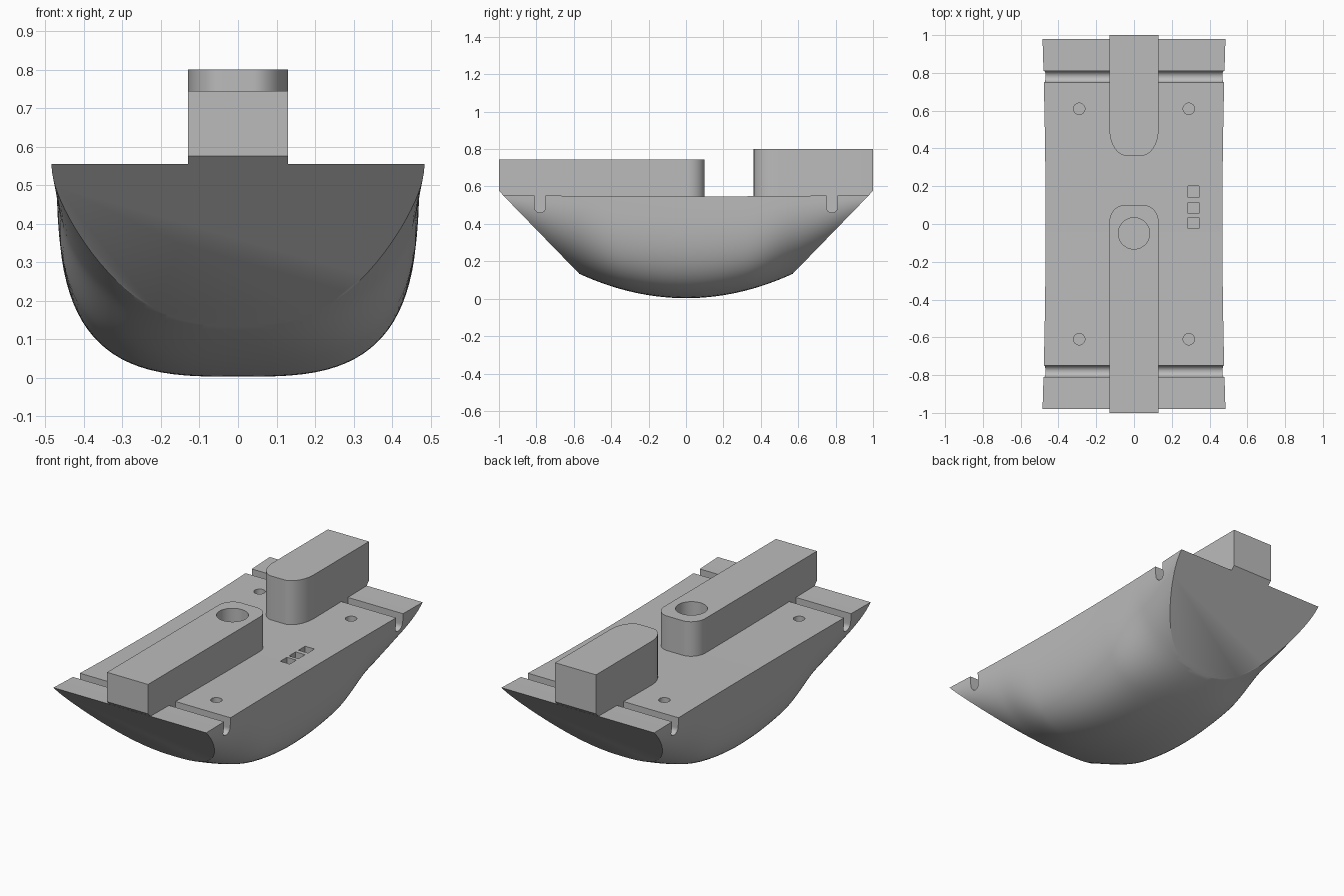
import bpy, bmesh, math
from mathutils import Vector

if "Cube" in bpy.data.objects:
    bpy.data.objects.remove(bpy.data.objects["Cube"])

grey = bpy.data.materials.new("plain grey")
grey.use_nodes = True
COLOUR = (0.5, 0.5, 0.5, 1)
grey.diffuse_color = COLOUR
grey.node_tree.nodes["Principled BSDF"].inputs["Base Color"].default_value = COLOUR


def to_object(bm, name):
    bmesh.ops.recalc_face_normals(bm, faces=bm.faces)
    mesh = bpy.data.meshes.new(name)
    bm.to_mesh(mesh)
    bm.free()
    obj = bpy.data.objects.new(name, mesh)
    bpy.context.collection.objects.link(obj)
    mesh.materials.append(grey)
    return obj


def prism(bm, outline, axis, start, end):
    """Extrude a 2D outline along the x or z axis."""
    place = (lambda p, h: (h, *p)) if axis == "x" else (lambda p, h: (*p, h))
    low, high = ([bm.verts.new(place(p, h)) for p in outline] for h in (start, end))
    bm.faces.new(low)
    bm.faces.new(high)
    for i in range(len(outline)):
        j = (i + 1) % len(outline)
        bm.faces.new((low[i], low[j], high[j], high[i]))


def ellipse(cx, cy, rx, ry, first=0, last=360, steps=32):
    angles = [math.radians(first + (last - first) * i / steps) for i in range(steps + 1)]
    points = [(cx + rx * math.cos(a), cy + ry * math.sin(a)) for a in angles]
    return points[:-1] if last - first == 360 else points


def slice_ends(bm, sides, inset=0):
    """Cut the raked end planes and close them."""
    for s in sides:
        bmesh.ops.bisect_plane(
            bm, geom=bm.verts[:] + bm.edges[:] + bm.faces[:],
            plane_co=(0, s * (0.98 - inset), 0.555),
            plane_no=Vector((0, s * 1.03, -1)).normalized(), clear_outer=True)
        bmesh.ops.holes_fill(bm, edges=[e for e in bm.edges if e.is_boundary], sides=0)


def cut(obj, cutter):
    cutter.hide_render = True
    mod = obj.modifiers.new("cut", "BOOLEAN")
    mod.operation = "DIFFERENCE"
    mod.solver = "EXACT"
    mod.object = cutter
    bpy.context.view_layer.objects.active = obj
    bpy.ops.object.modifier_apply(modifier=mod.name)
    bpy.data.objects.remove(cutter)


def smooth(obj):
    bpy.ops.object.select_all(action="DESELECT")
    obj.select_set(True)
    bpy.context.view_layer.objects.active = obj
    bpy.ops.object.shade_smooth_by_angle(angle=math.radians(30))


# Hull: full rounded sections amidships, softer ones toward the ends
def hull_section(y, steps=48):
    t = min(max((abs(y) - 0.32) / 0.28, 0), 1)
    fullness = 3.2 - 0.75 * t * t * (3 - 2 * t)
    width = 0.468 + 0.017 * y * y
    top = 0.547 + 0.008 * y * y
    bottom = 0.003 + 0.4 * y * y
    points = []
    for i in range(steps + 1):
        a = math.pi * i / steps
        c, s = math.cos(a), max(math.sin(a), 0)
        x = math.copysign(abs(c) ** (2 / fullness), c) * width
        points.append((x, y, top - (top - bottom) * s ** (2 / fullness)))
    return points


bm = bmesh.new()
STATIONS = 84
rings = [[bm.verts.new(p) for p in hull_section(1.05 * (2 * i / STATIONS - 1))]
         for i in range(STATIONS + 1)]
for a, b in zip(rings, rings[1:]):
    for i in range(len(a)):
        j = (i + 1) % len(a)
        bm.faces.new((a[i], a[j], b[j], b[i]))
bm.faces.new(rings[0])
bm.faces.new(rings[-1])
slice_ends(bm, (-1, 1))
hull = to_object(bm, "hull")

# Round-bottomed grooves, screw holes and square sockets in the deck
bm = bmesh.new()
for s in (-1, 1):
    groove = [(s * 0.78 + 0.03, 0.7)] + [(s * 0.78 - 0.03, 0.7)]
    groove += ellipse(s * 0.78, 0.49, 0.03, 0.03, 180, 360, 16)
    prism(bm, groove, "x", -0.6, 0.6)
    for x in (-0.29, 0.29):
        prism(bm, ellipse(x, s * 0.61, 0.03, 0.03), "z", 0.45, 0.7)
for y in (0.005, 0.085, 0.17):
    socket = [(0.315 + dx, y + dy) for dx, dy in
              ((-0.03, -0.03), (0.03, -0.03), (0.03, 0.03), (-0.03, 0.03))]
    prism(bm, socket, "z", 0.5, 0.7)
cut(hull, to_object(bm, "deck_cutter"))
smooth(hull)


# Raised blocks: square outer end, rounded inner end
def block(name, side, outer, inner, height, corner_x, corner_y):
    half = 0.13
    d = -side
    right = ellipse(half - corner_x, inner - d * corner_y, corner_x, d * corner_y, 0, 90, 16)
    left = [(-x, y) for x, y in reversed(right)]
    bm = bmesh.new()
    prism(bm, [(half, outer)] + right + left + [(-half, outer)], "z", 0.45, height)
    slice_ends(bm, (side,), 0.001)
    return to_object(bm, name)


front_block = block("front_block", -1, -1, 0.1, 0.745, 0.08, 0.09)
rear_block = block("rear_block", 1, 1, 0.362, 0.8, 0.09, 0.14)

# Round socket in the front block
bm = bmesh.new()
prism(bm, ellipse(0, -0.05, 0.083, 0.083, steps=48), "z", 0.56, 0.9)
cut(front_block, to_object(bm, "socket_cutter"))
for obj in (front_block, rear_block):
    smooth(obj)
